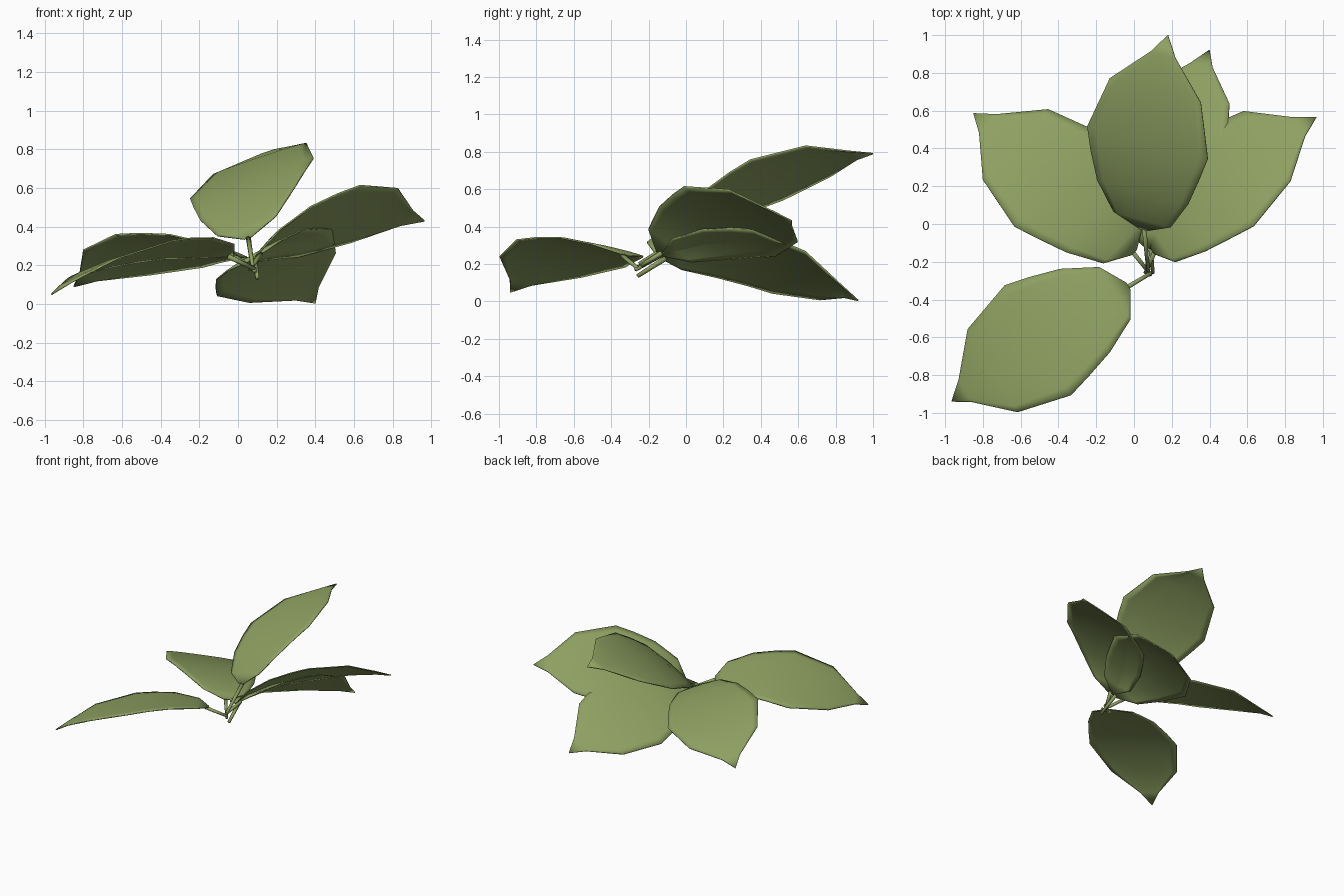
import bpy, bmesh, math
from mathutils import Vector

if "Cube" in bpy.data.objects:
    bpy.data.objects.remove(bpy.data.objects["Cube"])

green = bpy.data.materials.new("leaf_green")
green.diffuse_color = (0.27, 0.35, 0.12, 1)
green.use_nodes = True
green.node_tree.nodes["Principled BSDF"].inputs["Base Color"].default_value = green.diffuse_color

# Shared leaf outline: distance from base, half width, height above the base-tip line
PROFILE = [(0, 0.02, 0), (0.075, 0.165, 0.038), (0.25, 0.262, 0.085), (0.41, 0.312, 0.102),
           (0.545, 0.347, 0.107), (0.84, 0.262, 0.087), (1.03, 0.07, 0.035), (1.13, 0, 0)]
ACROSS = [-1, -0.85, -0.5, 0, 0.5, 0.85, 1]

# name: blade base, tip, direction of right-hand edge, foot of stalk
LEAVES = {
    "front_left": ((-0.03, -0.33, 0.25), (-0.965, -0.94, 0.05), (-0.27, 0.44, -0.11), (0.09, -0.26, 0.18)),
    "back_left": ((0.0, -0.15, 0.25), (-0.85, 0.585, 0.09), (0.35, 0.37, -0.125), (0.09, -0.27, 0.17)),
    "upper": ((0.05, -0.03, 0.34), (0.18, 1.0, 0.79), (0.91, -0.26, 0.30), (0.075, -0.25, 0.20)),
    "right": ((0.10, -0.145, 0.255), (0.965, 0.565, 0.43), (0.503, -0.682, 0.54), (0.06, -0.26, 0.18)),
    "lower_back": ((0.08, -0.13, 0.235), (0.40, 0.92, 0.005), (0.45, -0.10, 0.265), (0.10, -0.26, 0.135)),
}


def finish(name, bm):
    mesh = bpy.data.meshes.new(name)
    bm.to_mesh(mesh)
    bm.free()
    mesh.materials.append(green)
    obj = bpy.data.objects.new(name, mesh)
    bpy.context.collection.objects.link(obj)
    for p in mesh.polygons:
        p.use_smooth = True
    return obj


def add_blade(name, base, tip, side):
    base, u = Vector(base), Vector(tip) - Vector(base)
    scale = u.length / 1.13
    u.normalize()
    v = Vector(side)
    v = (v - u * v.dot(u)).normalized()
    w = v.cross(u)
    bm = bmesh.new()
    rows = []
    for d, half, h in PROFILE:
        camber = 0.006 * min(1, half / 0.07)
        rows.append([bm.verts.new(base + u * d * scale + v * half * f + w * (h + camber * (1 - f ** 4)))
                     for f in ACROSS])
    for a, b in zip(rows, rows[1:]):
        for i in range(len(ACROSS) - 1):
            bm.faces.new((a[i], a[i + 1], b[i + 1], b[i]))
    bmesh.ops.remove_doubles(bm, verts=bm.verts, dist=0.0005)
    bmesh.ops.recalc_face_normals(bm, faces=bm.faces)
    obj = finish(name, bm)
    solid = obj.modifiers.new("thickness", 'SOLIDIFY')
    solid.thickness = 0.008
    solid.offset = 0


def add_stalk(name, foot, top, r0=0.011, r1=0.014):
    foot, top = Vector(foot), Vector(top)
    axis = top - foot
    bm = bmesh.new()
    bmesh.ops.create_cone(bm, cap_ends=True, segments=6, radius1=r0, radius2=r1, depth=axis.length)
    obj = finish(name, bm)
    obj.location = (foot + top) / 2
    obj.rotation_euler = axis.to_track_quat('Z', 'Y').to_euler()


# Five leaves on thin stalks that meet at a common crown
for key, (base, tip, side, foot) in LEAVES.items():
    add_blade(key + "_leaf", base, tip, side)
    add_stalk(key + "_stalk", foot, Vector(base) + (Vector(tip) - Vector(base)) * 0.02)
